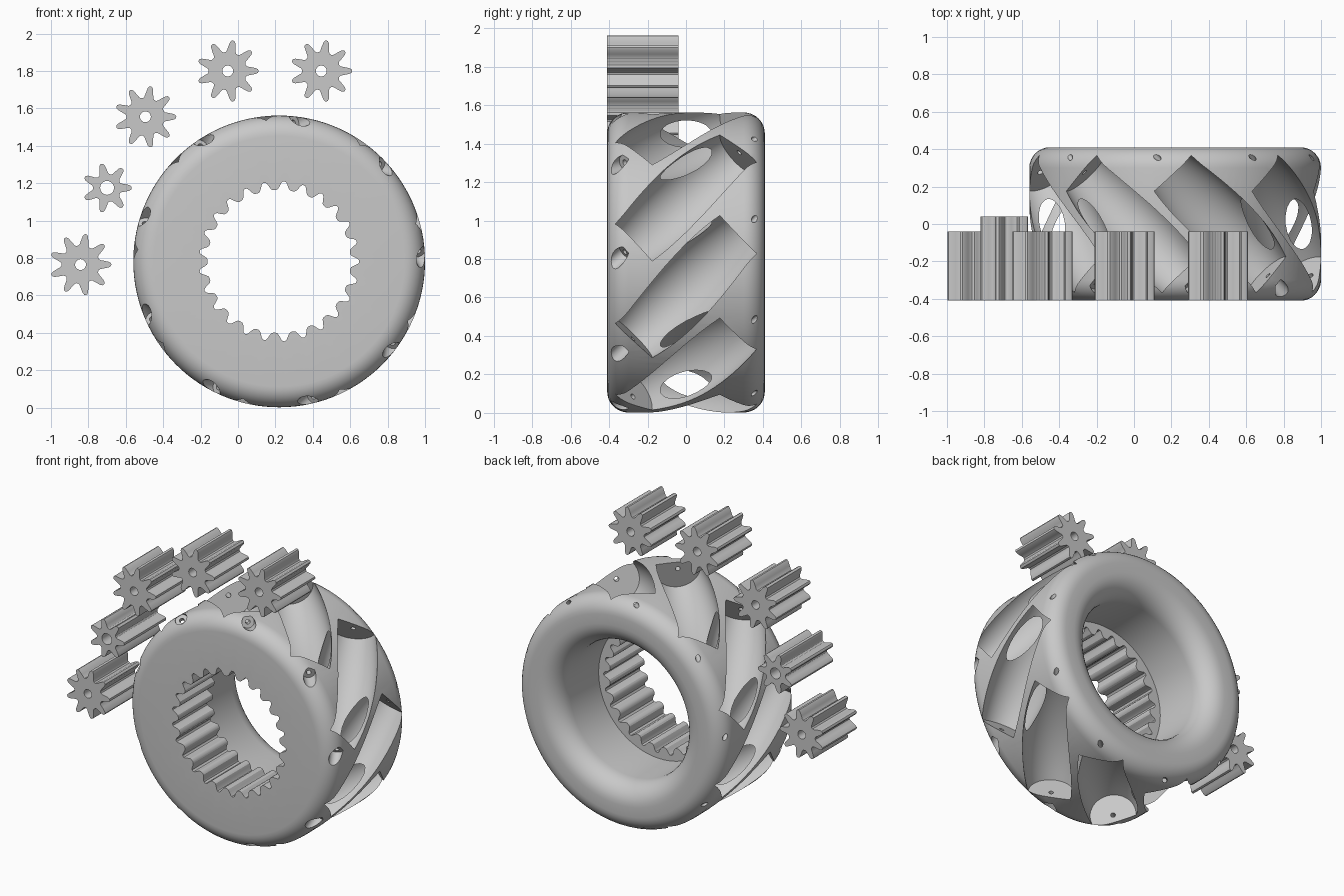
import bpy, bmesh, math
from mathutils import Matrix, Vector

cube = bpy.data.objects.get("Cube")
if cube:
    bpy.data.objects.remove(cube, do_unlink=True)

steel = bpy.data.materials.new("grey_steel")
steel.use_nodes = True
GREY = (0.58, 0.58, 0.58, 1)
steel.diffuse_color = GREY
steel.node_tree.nodes["Principled BSDF"].inputs["Base Color"].default_value = GREY

HUB = Vector((0.22, 0, 0.782))
FRONT = -0.41
TO_Y = Matrix.Rotation(-math.pi / 2, 4, 'X')   # local z becomes +y


def finish(bm, name):
    bmesh.ops.remove_doubles(bm, verts=bm.verts, dist=1e-5)
    bmesh.ops.recalc_face_normals(bm, faces=bm.faces)
    mesh = bpy.data.meshes.new(name)
    bm.to_mesh(mesh)
    bm.free()
    mesh.materials.append(steel)
    obj = bpy.data.objects.new(name, mesh)
    bpy.context.collection.objects.link(obj)
    return obj


def lathe(name, profile, steps, closed=False):
    """Revolve (radius, height) points around local z."""
    bm = bmesh.new()
    verts = [bm.verts.new((r, 0, h)) for r, h in profile]
    edges = [bm.edges.new(p) for p in zip(verts, verts[1:])]
    if closed:
        edges.append(bm.edges.new((verts[-1], verts[0])))
    bmesh.ops.spin(bm, geom=verts + edges, cent=(0, 0, 0), axis=(0, 0, 1),
                   angle=math.tau, steps=steps, use_merge=True)
    return finish(bm, name)


def prism(name, outline, y0, y1):
    """Extrude an (x, z) outline along y."""
    bm = bmesh.new()
    face = bm.faces.new([bm.verts.new((x, y0, z)) for x, z in outline])
    ext = bmesh.ops.extrude_face_region(bm, geom=[face])
    moved = [v for v in ext["geom"] if isinstance(v, bmesh.types.BMVert)]
    bmesh.ops.translate(bm, verts=moved, vec=(0, y1 - y0, 0))
    return finish(bm, name)


def toothed(count, root, tip):
    """Rounded gear outline with a tooth pointing along +x."""
    shape = [(-0.42, 0), (-0.32, 0.1), (-0.23, 0.4), (-0.14, 0.8), (-0.07, 0.97),
             (0, 1), (0.07, 0.97), (0.14, 0.8), (0.23, 0.4), (0.32, 0.1), (0.42, 0)]
    pts = []
    for i in range(count):
        for f, h in shape:
            a, r = math.tau * (i + f) / count, root + (tip - root) * h
            pts.append((r * math.cos(a), r * math.sin(a)))
    return pts


def cut(obj, cutter):
    cutter.hide_render = True
    mod = obj.modifiers.new("cut", 'BOOLEAN')
    mod.operation, mod.solver, mod.object = 'DIFFERENCE', 'EXACT', cutter
    bpy.context.view_layer.update()
    bpy.context.view_layer.objects.active = obj
    bpy.ops.object.modifier_apply(modifier=mod.name)
    bpy.data.objects.remove(cutter, do_unlink=True)


def smooth(obj, degrees=30):
    bpy.ops.object.select_all(action='DESELECT')
    obj.select_set(True)
    bpy.context.view_layer.objects.active = obj
    bpy.ops.object.shade_smooth_by_angle(angle=math.radians(degrees))


def arc(r, h, radius, a0, a1, n=8):
    return [(r + radius * math.cos(math.radians(a0 + (a1 - a0) * i / n)),
             h + radius * math.sin(math.radians(a0 + (a1 - a0) * i / n)))
            for i in range(n + 1)]


# Wheel hub: rounded rims, stepped bore
BORE, STEP = 0.465, -0.04
profile = ([(0.34, FRONT)] + arc(0.67, FRONT + 0.11, 0.11, -90, 0)
           + arc(0.67, 0.30, 0.11, 0, 90) + arc(BORE + 0.14, 0.27, 0.14, 90, 180)
           + [(BORE, STEP), (0.34, STEP)])
hub = lathe("wheel_hub", profile, 120, closed=True)
hub.data.transform(Matrix.Translation(HUB) @ TO_Y)

# Internal ring gear teeth
ring_cutter = prism("ring_gear_cutter", toothed(25, 0.382, 0.428), -0.6, 0.1)
ring_cutter.location = HUB
cut(hub, ring_cutter)

# Nine slanted barrel pockets, each with an axle hole and a counterbore
HALF, ROLLERS = 0.39, 9
barrel = [(0.19 - 0.048 * (i / 8) ** 2, HALF * i / 8) for i in range(-8, 9)]
pocket = ([(0, -0.62), (0.04, -0.62), (0.04, -0.45), (0.015, -0.45), (0.015, -HALF)]
          + barrel + [(0.015, HALF), (0.015, 0.62), (0, 0.62)])
for k in range(ROLLERS):
    a = math.radians(-10.6) + math.tau * k / ROLLERS
    radial = Vector((math.cos(a), 0, math.sin(a)))
    tangent = Vector((-math.sin(a), 0, math.cos(a)))
    axis = (tangent + Vector((0, 1, 0))).normalized()
    turn = Matrix((radial, axis.cross(radial), axis)).transposed().to_4x4()
    cutter = lathe("pocket_cutter", pocket, 48)
    cutter.matrix_world = Matrix.Translation(HUB + radial * 0.675) @ turn
    cut(hub, cutter)
smooth(hub)


# Loose gears standing beside the hub
def gear(name, x, z, teeth, root, tip, hole, y1):
    obj = prism(name, toothed(teeth, root, tip), FRONT, y1)
    bore = lathe("shaft_cutter", [(0, -1), (hole, -1), (hole, 1), (0, 1)], 24)
    bore.data.transform(TO_Y)
    cut(obj, bore)
    obj.location = (x, 0, z)
    smooth(obj)


for i, (x, z) in enumerate([(-0.842, 0.765), (-0.495, 1.555), (-0.055, 1.80), (0.445, 1.80)]):
    gear(f"planet_gear_{i + 1}", x, z, 9, 0.102, 0.165, 0.029, STEP)
gear("sun_gear", -0.70, 1.175, 7, 0.075, 0.132, 0.037, 0.04)
